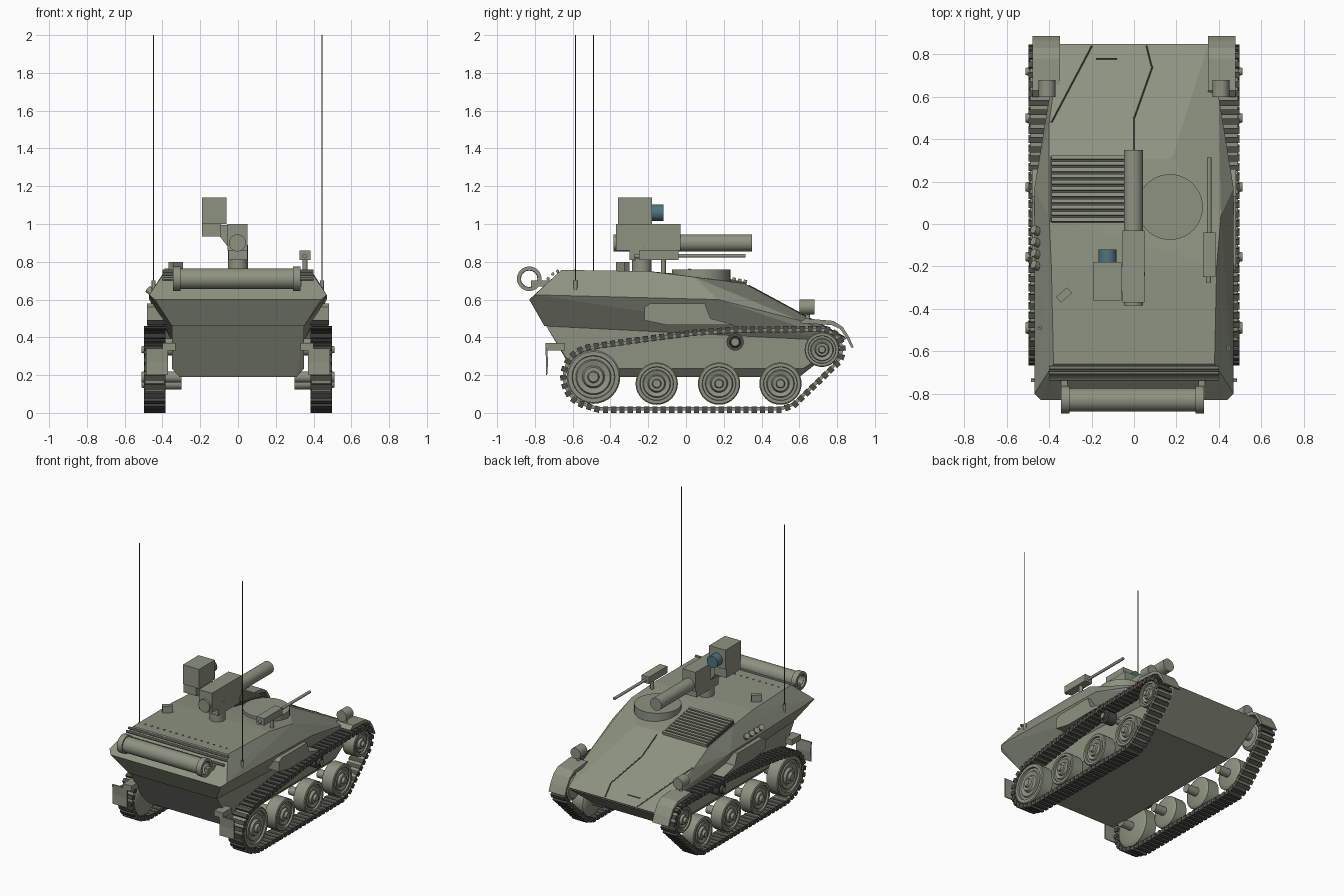
import bpy, bmesh, math
from mathutils import Vector, Matrix

if "Cube" in bpy.data.objects:
    bpy.data.objects.remove(bpy.data.objects["Cube"])

def material(name, c):
    m = bpy.data.materials.new(name)
    m.diffuse_color = (*c, 1)
    m.use_nodes = True
    m.node_tree.nodes["Principled BSDF"].inputs["Base Color"].default_value = m.diffuse_color
    return m

OLIVE = material("olive", (0.27, 0.29, 0.22))
DARK = material("dark", (0.07, 0.075, 0.06))
TEAL = material("lens", (0.08, 0.17, 0.21))

def finish(bm, name, mat=OLIVE, smooth=False):
    bmesh.ops.recalc_face_normals(bm, faces=bm.faces)
    me = bpy.data.meshes.new(name)
    bm.to_mesh(me)
    bm.free()
    ob = bpy.data.objects.new(name, me)
    bpy.context.collection.objects.link(ob)
    me.materials.append(mat)
    if smooth:
        bpy.ops.object.select_all(action='DESELECT')
        ob.select_set(True)
        bpy.context.view_layer.objects.active = ob
        bpy.ops.object.shade_smooth_by_angle(angle=math.radians(35))
    return ob

def add_box(bm, lo, hi, mat=None):
    lo, hi = Vector(lo), Vector(hi)
    m = Matrix.Translation((lo + hi) / 2) @ Matrix.Diagonal((*(hi - lo), 1))
    bmesh.ops.create_cube(bm, size=1, matrix=(mat or Matrix()) @ m)

def box(name, lo, hi, mat=OLIVE):
    bm = bmesh.new()
    add_box(bm, lo, hi)
    return finish(bm, name, mat)

def rod(name, a, b, r, mat=OLIVE, n=24):
    a, b = Vector(a), Vector(b)
    bm = bmesh.new()
    rot = (b - a).to_track_quat('Z', 'Y').to_matrix().to_4x4()
    bmesh.ops.create_cone(bm, cap_ends=True, segments=n, radius1=r, radius2=r,
                          depth=(b - a).length, matrix=Matrix.Translation((a + b) / 2) @ rot)
    return finish(bm, name, mat, n > 8)

def prism(name, prof, x0, x1, mat=OLIVE):
    # side profile (y, z) extruded along x
    bm = bmesh.new()
    f = bm.faces.new([bm.verts.new((x0, y, z)) for y, z in prof])
    r = bmesh.ops.extrude_face_region(bm, geom=[f])
    bmesh.ops.translate(bm, vec=(x1 - x0, 0, 0), verts=[v for v in r['geom'] if isinstance(v, bmesh.types.BMVert)])
    return finish(bm, name, mat)

def lathe_x(name, prof, s, y, z, n=32, mat=OLIVE, closed=False):
    # profile of (x, radius) spun around an axis along x
    bm = bmesh.new()
    rings = [[bm.verts.new((s * x, y + r * math.cos(2 * math.pi * k / n), z + r * math.sin(2 * math.pi * k / n)))
              for k in range(n)] for x, r in prof]
    for a, b in zip(rings, rings[1:] + (rings[:1] if closed else [])):
        for k in range(n):
            bm.faces.new((a[k], a[(k + 1) % n], b[(k + 1) % n], b[k]))
    if not closed:
        bm.faces.new(rings[0])
        bm.faces.new(rings[-1])
    return finish(bm, name, mat, True)

def hull(name, pts, mirror=True):
    bm = bmesh.new()
    for x, y, z in pts:
        for s in ((1, -1) if mirror else (1,)):
            bm.verts.new((s * x, y, z))
    r = bmesh.ops.convex_hull(bm, input=bm.verts)
    bmesh.ops.delete(bm, geom=[v for v in bm.verts if not v.link_faces], context='VERTS')
    bmesh.ops.dissolve_limit(bm, angle_limit=math.radians(1), verts=bm.verts, edges=bm.edges)
    return finish(bm, name)

# Hull: lower tub and faceted upper body (right and left nose differ)
hull("lower_hull", [(.31, -.58, .19), (.35, -.60, .235), (.35, -.74, .46), (.31, .60, .19),
                    (.35, .62, .235), (.35, .84, .38), (.35, .60, .49)])
both = [(.44, -.83, .60), (.47, -.80, .625), (.47, .17, .60), (.38, -.66, .757), (.39, -.2, .75),
        (.35, -.75, .46), (.36, .60, .46), (.35, .85, .395), (.35, .83, .38), (.40, .60, .49)]
upper = [(s * x, y, z) for x, y, z in both for s in (1, -1)]
upper += [(.41, .04, .72), (.18, .31, .685), (-.40, .03, .73), (-.40, .31, .685), (-.40, .48, .595)]
hull("upper_hull", upper, False)

def deck_z(y):
    return .685 - (y - .31) * .54 if y > .31 else .742 - (y - .03) * .2

# Panel seams on the nose plate
for i, path in enumerate(([(-.2, .84), (-.39, .48)], [(.06, .84), (.085, .74), (0, .5), (0, .33)], [(-.18, .78), (-.08, .78)])):
    for a, b in zip(path, path[1:]):
        rod("nose_seam", (*a, deck_z(a[1])), (*b, deck_z(b[1])), .005, DARK, 6)

# Louvre grille on the deck
bm = bmesh.new()
tilt = Matrix.Translation((0, .165, .716)) @ Matrix.Rotation(-math.atan(.2), 4, 'X')
for k in range(11):
    y = -.15 + k * .03
    add_box(bm, (-.39, y - .009, -.01), (-.04, y + .009, .018), tilt)
finish(bm, "grille_slats")
bm = bmesh.new()
add_box(bm, (-.395, -.155, -.01), (-.035, .155, .006), tilt)
finish(bm, "grille_bed", DARK)

# Round hatch, deck bolts and small deck fittings
rod("hatch", (.17, .08, .69), (.17, .08, .758), .155, n=40)
bm = bmesh.new()
for k in range(14):
    x = -.33 + k * .05
    add_box(bm, (x - .005, -.592, .74), (x + .005, -.582, .760))
finish(bm, "deck_bolts")
bm = bmesh.new()
add_box(bm, (-.035, -.018, -.02), (.035, .018, .045),
        Matrix.Translation((-.33, -.335, .755)) @ Matrix.Rotation(math.radians(40), 4, 'Z'))
finish(bm, "deck_vent")

# Stowage tube with flanged ends and carrying rails
def tube(name, x0, x1, ro, ri):
    lathe_x(name, [(x0, ro), (x1, ro), (x1, ri), (x0, ri)], 1, -.83, .71, closed=True)
tube("stowage_tube", -.33, .32, .055, .043)
for x in (-.345, .29):
    tube("tube_flange", x, x + .04, .065, .045)
for y, z in ((-.68, .75), (-.705, .735), (-.73, .71)):
    rod("tube_rail", (-.40, y, z), (.40, y, z), .009, n=8)
for x in (-.33, .32):
    box("tube_bracket", (x - .015, -.82, .67), (x + .015, -.70, .70))

# Missile launcher with pedestal and sight
rod("launcher_pedestal", (0, -.235, .74), (0, -.235, .89), .052)
box("pedestal_foot", (-.05, -.30, .81), (.05, -.05, .865))
box("launcher_box", (-.055, -.37, .86), (.05, -.03, 1.0))
rod("launch_tube", (-.003, -.385, .90), (-.003, .35, .90), .045, n=32)
box("sight_base", (-.19, -.35, .935), (-.09, -.19, 1.0))
box("sight_housing", (-.19, -.36, 1.0), (-.06, -.18, 1.14))
rod("sight_lens", (-.125, -.19, 1.06), (-.125, -.12, 1.06), .043, TEAL)
bm = bmesh.new()
for y in (-.32, -.20):
    for x, z in ((-.10, .995), (-.10, .94), (-.04, .86), (-.02, .90), (-.02, .995)):
        bm.verts.new((x, y, z))
bmesh.ops.convex_hull(bm, input=bm.verts)
finish(bm, "sight_bracket")

# Machine gun
box("gun_receiver", (.325, -.25, .81), (.385, -.04, .86))
rod("gun_barrel", (.355, -.05, .832), (.355, .315, .832), .010, n=12)
rod("gun_grip", (.352, -.275, .83), (.352, -.24, .83), .012, n=12)
rod("gun_post", (.355, -.12, .72), (.355, -.12, .82), .013, n=12)

# Whip antennas
for x, y in ((.445, -.585), (-.447, -.49)):
    rod("antenna", (x, y, .68), (x, y, 2.0), .003, DARK, 6)
    rod("antenna_base", (x, y, .62), (x, y, .70), .010, n=12)

# Smoke tubes on the left side
for k in range(4):
    y = -.22 + k * .055
    rod("smoke_tube", (-.41, y, .60), (-.475, y + .03, .655), .02, n=16)

# Track path: (y, z) loop around idler, ground run, sprocket and top run
def arc(cy, cz, r, a0, a1, n):
    return [(cy + r * math.cos(math.radians(a0 + (a1 - a0) * k / n)),
             cz + r * math.sin(math.radians(a0 + (a1 - a0) * k / n))) for k in range(n + 1)]
loop = arc(-.49, .19, .155, 100, 262, 14) + [(-.46, .021), (.50, .021), (.57, .045)]
loop += arc(.72, .335, .105, -40, 90, 10) + [(.25, .435), (.05, .42), (-.3, .375)]

def resample(pts, step):
    pts = [Vector(p) for p in pts]
    segs = list(zip(pts, pts[1:] + pts[:1]))
    total = sum((b - a).length for a, b in segs)
    n = round(total / step)
    out, d0, i = [], 0, 0
    for k in range(n):
        d = total * k / n
        while d > d0 + (segs[i][1] - segs[i][0]).length:
            d0 += (segs[i][1] - segs[i][0]).length
            i += 1
        a, b = segs[i]
        t = (b - a).normalized()
        out.append((a + t * (d - d0), t))
    return out

links = resample(loop, .044)
TYRE = [(.385, .02), (.385, .8), (.395, .95), (.40, 1), (.485, 1), (.49, .95), (.49, .80), (.478, .78),
        (.478, .66), (.486, .62), (.478, .42), (.495, .36), (.495, .22), (.512, .18), (.512, .05)]
WHEELS = [("idler_wheel", -.49, .19, .142), ("road_wheel", -.155, .155, .112), ("road_wheel", .175, .155, .112),
          ("road_wheel", .50, .155, .112), ("drive_sprocket", .72, .335, .092)]

for s in (1, -1):
    # Track belt with outer cleats
    bm, cl = bmesh.new(), bmesh.new()
    rings = []
    for p, t in links:
        nrm = Vector((t.y, -t.x))
        rings.append([bm.verts.new((s * x, *(p + nrm * h))) for x, h in ((.39, -.009), (.492, -.009), (.492, .009), (.39, .009))])
        m = Matrix(((s, 0, 0, 0), (0, t.x, nrm.x, p.x), (0, t.y, nrm.y, p.y), (0, 0, 0, 1)))
        add_box(cl, (.385, -.014, -.012), (.497, .014, .021), m)
    for a, b in zip(rings, rings[1:] + rings[:1]):
        for k in range(4):
            bm.faces.new((a[k], a[(k + 1) % 4], b[(k + 1) % 4], b[k]))
    finish(bm, "track_belt")
    finish(cl, "track_cleats", DARK)
    # Running gear
    for name, y, z, r in WHEELS:
        lathe_x(name, [(x, f * r) for x, f in TYRE], s, y, z)
        rod("axle", (s * .30, y, z), (s * .40, y, z), .03, n=16)
    lathe_x("return_roller", [(.40, .045), (.47, .045), (.47, .03), (.485, .025), (.485, .005)], s, .26, .375, 24, DARK)
    rod("roller_hub", (s * .33, .26, .375), (s * .49, .26, .375), .018, n=16)
    # Nose fender, side box, rear mud flap
    prism("nose_fender", [(.60, .475), (.63, .50), (.78, .487), (.83, .455), (.865, .40), (.888, .345), (.875, .345),
                          (.85, .395), (.815, .445), (.77, .465)], s * .35, s * .48)
    prism("side_box", [(-.22, .49), (-.22, .56), (-.19, .578), (.10, .578), (.13, .50), (.26, .465), (-.1, .465)], s * .35, s * .482)
    prism("mud_flap", [(-.745, .34), (-.735, .34), (-.73, .27), (-.735, .20), (-.742, .20), (-.74, .27)], s * .37, s * .487)
    box("flap_arm", (min(s * .33, s * .40), -.745, .33), (max(s * .33, s * .40), -.64, .37))
    # Headlights
    rod("headlight", (s * .41, .60, .56), (s * .41, .68, .56), .04)
    rod("headlight_post", (s * .41, .645, .48), (s * .41, .645, .54), .012, n=12)
